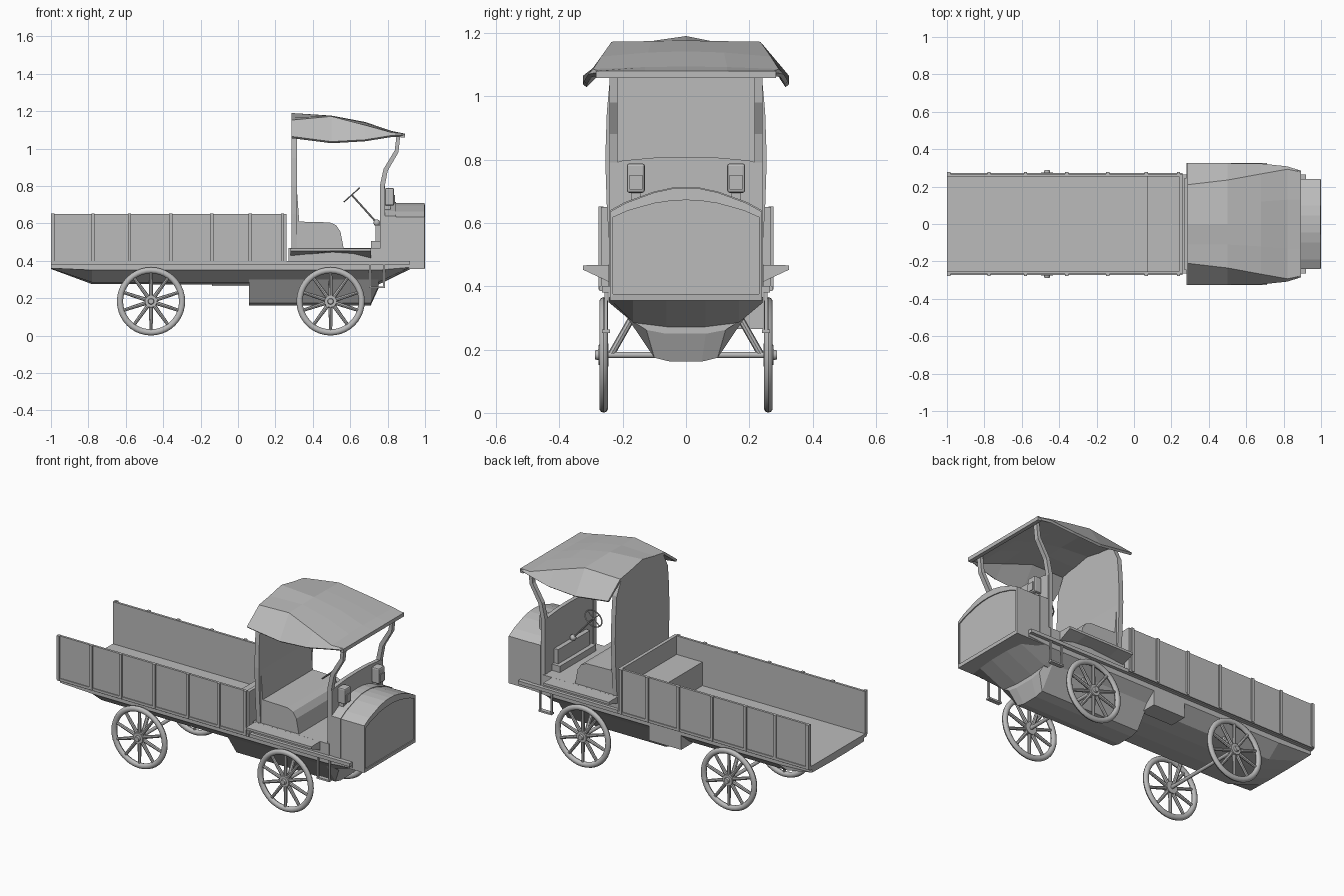
import bpy, bmesh, math
from mathutils import Vector, Matrix

if "Cube" in bpy.data.objects:
    bpy.data.objects.remove(bpy.data.objects["Cube"])

grey = bpy.data.materials.new("plain grey")
grey.diffuse_color = (0.5, 0.5, 0.5, 1)
grey.use_nodes = True
grey.node_tree.nodes["Principled BSDF"].inputs["Base Color"].default_value = grey.diffuse_color


def finish(bm, name, smooth=False):
    bmesh.ops.recalc_face_normals(bm, faces=bm.faces)
    me = bpy.data.meshes.new(name)
    bm.to_mesh(me)
    bm.free()
    me.materials.append(grey)
    ob = bpy.data.objects.new(name, me)
    bpy.context.collection.objects.link(ob)
    if smooth:
        bpy.ops.object.select_all(action='DESELECT')
        ob.select_set(True)
        bpy.context.view_layer.objects.active = ob
        bpy.ops.object.shade_smooth_by_angle(angle=math.radians(40))
    return ob


def add_box(bm, x0, x1, y0, y1, z0, z1):
    m = Matrix.Translation(((x0 + x1) / 2, (y0 + y1) / 2, (z0 + z1) / 2))
    bmesh.ops.create_cube(bm, size=1, matrix=m @ Matrix.Diagonal((x1 - x0, y1 - y0, z1 - z0, 1)))


def boxes(name, *dims, bevel=0):
    bm = bmesh.new()
    for d in dims:
        add_box(bm, *d)
    if bevel:
        bmesh.ops.bevel(bm, geom=bm.edges[:], offset=bevel, segments=2, affect='EDGES', profile=0.5)
    return finish(bm, name)


def loft(name, sections, closed=True, caps=True):
    """Skin a row of point lists with equal counts."""
    bm = bmesh.new()
    rows = [[bm.verts.new(p) for p in s] for s in sections]
    n = len(rows[0])
    for a, b in zip(rows, rows[1:]):
        for i in range(n if closed else n - 1):
            j = (i + 1) % n
            bm.faces.new((a[i], a[j], b[j], b[i]))
    if caps:
        bm.faces.new(rows[0])
        bm.faces.new(rows[-1])
    return finish(bm, name)


def prism_x(name, prof, x0, x1):
    return loft(name, [[(x, y, z) for y, z in prof] for x in (x0, x1)])


def prism_y(name, prof, y0, y1):
    return loft(name, [[(x, y, z) for x, z in prof] for y in (y0, y1)])


def mirror(half):
    """Close a half outline (y, z) across y = 0."""
    return half + [(-y, z) for y, z in reversed(half) if y > 1e-6]


def add_rod(bm, a, b, r, r2=None, seg=12):
    a, b = Vector(a), Vector(b)
    d = b - a
    m = Matrix.Translation((a + b) / 2) @ d.to_track_quat('Z', 'Y').to_matrix().to_4x4()
    bmesh.ops.create_cone(bm, cap_ends=True, segments=seg, radius1=r,
                          radius2=r if r2 is None else r2, depth=d.length, matrix=m)


def add_ring(bm, R, rr, rw, mat=Matrix(), seg=40, sides=10):
    """Torus about the local y axis."""
    rows = []
    for i in range(seg):
        a = math.tau * i / seg
        row = []
        for k in range(sides):
            t = math.tau * k / sides
            r = R + rr * math.cos(t)
            row.append(bm.verts.new(mat @ Vector((r * math.cos(a), rw * math.sin(t), r * math.sin(a)))))
        rows.append(row)
    for i in range(seg):
        a, b = rows[i], rows[(i + 1) % seg]
        for k in range(sides):
            j = (k + 1) % sides
            bm.faces.new((a[k], a[j], b[j], b[k]))


# chassis sill and boat-shaped underbody
boxes("chassis_sill", (-1, 0.92, -0.265, 0.265, 0.38, 0.4))


def hull_section(x, w, zt, zm, zb):
    return [(x, y, z) for y, z in mirror([(w, 0.385), (w, zt), (w * 0.68, zm), (w * 0.25, zb)])]


loft("underbody", [hull_section(-1, 0.245, 0.36, 0.358, 0.356),
                   hull_section(-0.78, 0.245, 0.35, 0.285, 0.275),
                   hull_section(0.75, 0.245, 0.35, 0.285, 0.272),
                   hull_section(0.92, 0.245, 0.365, 0.36, 0.355)])


# engine pan under the cab
def pan_section(x, k, zb):
    return [(x, y, z) for y, z in mirror([(0.25, 0.39), (0.185, 0.3), (0.1 * k, zb + 0.012), (0.05 * k, zb)])]


loft("engine_pan", [pan_section(0.06, 1, 0.162), pan_section(0.71, 1, 0.162), pan_section(0.75, 1.25, 0.25)])
boxes("tool_box", (-0.14, 0.07, 0.14, 0.245, 0.265, 0.385))

# cargo bed
for s, side in ((-1, "right"), (1, "left")):
    def span(a, b):
        return (min(s * a, s * b), max(s * a, s * b))
    boxes(f"bed_{side}_side", (-1, 0.26, *span(0.254, 0.268), 0.39, 0.65))
    posts = [-0.99, -0.775, -0.58, -0.36, -0.14, 0.065, 0.238]
    boxes(f"bed_{side}_posts", (-1, 0.26, *span(0.26, 0.273), 0.385, 0.4),
          *[(x - 0.009, x + 0.009, *span(0.26, 0.277), 0.39, 0.652) for x in posts])
boxes("bed_front_wall", (0.24, 0.26, -0.26, 0.26, 0.39, 0.65))
boxes("bed_bench", (0.07, 0.245, -0.255, 0.255, 0.395, 0.54))

# cab floor with flared wings
boxes("cab_floor", (0.27, 0.77, -0.245, 0.245, 0.39, 0.468))
for s, side in ((-1, "right"), (1, "left")):
    arch = [(0.28, 0.425), (0.38, 0.435), (0.5, 0.445), (0.6, 0.438), (0.71, 0.41)]
    loft(f"{side}_wing", [[(x, s * 0.235, z), (x, s * 0.325, max(z, 0.452)),
                           (x, s * 0.325, 0.466), (x, s * 0.235, 0.468)] for x, z in arch])
    # hanging step
    ys = sorted((s * 0.24, s * 0.265))
    yb = sorted((s * 0.248, s * 0.258))
    boxes(f"{side}_step", (0.70, 0.71, *yb, 0.255, 0.4), (0.775, 0.785, *yb, 0.255, 0.4),
          (0.70, 0.785, *ys, 0.253, 0.263), (0.70, 0.785, *yb, 0.388, 0.4))
    # curved windscreen post
    prism_y(f"{side}_windscreen_post",
            [(0.758, 0.47), (0.758, 0.8), (0.778, 0.89), (0.838, 0.99), (0.848, 1.075),
             (0.868, 1.075), (0.858, 0.98), (0.8, 0.88), (0.783, 0.79), (0.783, 0.47)],
            s * 0.216, s * 0.242)
    # lamp
    yl = sorted((s * 0.13, s * 0.187))
    boxes(f"{side}_lamp", (0.785, 0.835, *yl, 0.695, 0.788), bevel=0.008)
    boxes(f"{side}_lamp_trim", (0.83, 0.84, s * 0.158 - 0.02, s * 0.158 + 0.02, 0.705, 0.752),
          (0.785, 0.815, s * 0.158 - 0.015, s * 0.158 + 0.015, 0.67, 0.7))

# seat and back panel
prism_y("seat", [(0.3, 0.465), (0.3, 0.61), (0.49, 0.605), (0.525, 0.59), (0.548, 0.555), (0.565, 0.465)],
        -0.235, 0.235)
prism_x("cab_back", mirror([(0.238, 0.46), (0.25, 0.65), (0.255, 0.8), (0.25, 0.95), (0.24, 1.06),
                            (0.2, 1.14), (0.11, 1.16), (0, 1.175)]), 0.287, 0.315)
prism_y("back_rest", [(0.31, 0.6), (0.328, 0.6), (0.315, 0.78), (0.31, 0.78)], -0.235, 0.235)

# faceted roof shell
roof = []
for x, ye, ze, yc, zc, ym, zm, z0 in (
        (0.285, 0.325, 1.065, 0.21, 1.152, 0.11, 1.168, 1.19),
        (0.5, 0.325, 1.037, 0.235, 1.172, 0.11, 1.174, 1.176),
        (0.68, 0.323, 1.047, 0.268, 1.125, 0.12, 1.138, 1.142),
        (0.82, 0.308, 1.07, 0.293, 1.086, 0.13, 1.092, 1.094),
        (0.892, 0.285, 1.074, 0.278, 1.08, 0.13, 1.08, 1.08)):
    half = [(ye, ze), (yc, zc), (ym, zm), (0, z0)]
    roof.append([(x, y, z) for y, z in mirror(half)])
roof_ob = loft("roof", roof, closed=False, caps=False)
sol = roof_ob.modifiers.new("thickness", 'SOLIDIFY')
sol.thickness = 0.014
sol.offset = -1 if roof_ob.data.polygons[2].normal.z > 0 else 1
boxes("roof_front_rail", (0.87, 0.893, -0.285, 0.285, 1.058, 1.08))

# firewall, dash box and hood
prism_x("firewall", mirror([(0.24, 0.39), (0.24, 0.785), (0.2, 0.797), (0.1, 0.806), (0, 0.808)]), 0.762, 0.786)
boxes("dash_box", (0.735, 0.765, -0.15, 0.15, 0.465, 0.59), (0.71, 0.765, -0.17, 0.17, 0.465, 0.505))
hood_half = [(0.24, 0.355), (0.24, 0.635), (0.19, 0.663), (0.1, 0.696), (0.045, 0.708), (0, 0.71)]
inner_half = [(0.23, 0.375), (0.23, 0.618), (0.185, 0.638), (0.1, 0.662), (0.045, 0.67), (0, 0.672)]
hood, inner = mirror(hood_half), mirror(inner_half)
loft("hood", [[(x, y, z) for y, z in p] for x, p in
              ((0.785, hood), (0.998, hood), (1.0, inner), (0.994, inner))])
band = mirror([(y * 1.012, z + (0.003 if z > 0.4 else 0)) for y, z in hood_half])
prism_x("hood_band", band, 0.785, 0.845)

# steering column and wheel
bm = bmesh.new()
top, low = Vector((0.608, 0, 0.752)), Vector((0.742, 0, 0.603))
add_rod(bm, low, top, 0.005, seg=8)
tilt = Matrix.Translation(top) @ (low - top).to_track_quat('Y', 'Z').to_matrix().to_4x4()
add_ring(bm, 0.054, 0.004, 0.004, tilt, 24, 6)
for k in range(4):
    a = math.tau * k / 4
    add_rod(bm, top, tilt @ Vector((0.054 * math.cos(a), 0, 0.054 * math.sin(a))), 0.003, seg=6)
bmesh.ops.create_uvsphere(bm, u_segments=12, v_segments=8, radius=0.018, matrix=Matrix.Translation(low))
finish(bm, "steering_wheel", True)

# spoked wheels and axles
for x, end in ((-0.465, "rear"), (0.495, "front")):
    for s, side in ((-1, "right"), (1, "left")):
        bm = bmesh.new()
        add_ring(bm, 0.166, 0.0165, 0.0145)
        for k in range(10):
            a = math.tau * (k + 0.5) / 10
            d = Vector((math.cos(a), 0, math.sin(a)))
            add_rod(bm, d * 0.02, d * 0.157, 0.011, 0.0085, 8)
        add_rod(bm, (0, -s * 0.016, 0), (0, s * 0.016, 0), 0.036, 0.032, 20)
        add_rod(bm, (0, s * 0.01, 0), (0, s * 0.028, 0), 0.018, 0.014, 16)
        wheel = finish(bm, f"{end}_{side}_wheel", True)
        wheel.location = (x, s * 0.26, 0.183)
    bm = bmesh.new()
    add_rod(bm, (x, -0.25, 0.183), (x, 0.25, 0.183), 0.01)
    for s in (-1, 1):
        add_rod(bm, (x, s * 0.235, 0.187), (x, s * 0.165, 0.31), 0.011, seg=8)
    finish(bm, f"{end}_axle", True)
